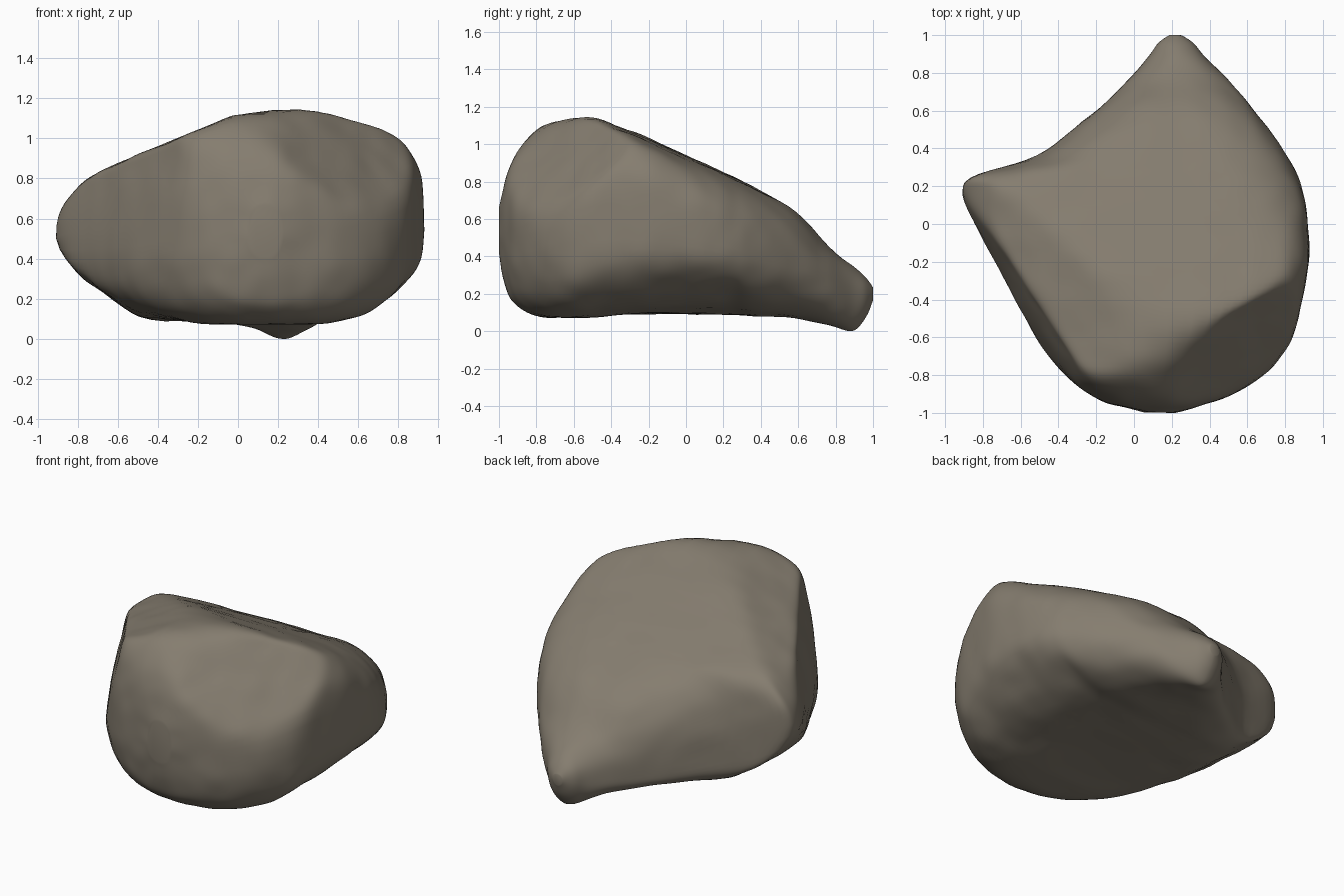
import bpy, bmesh, math
from mathutils import Vector, noise

if "Cube" in bpy.data.objects:
    bpy.data.objects.remove(bpy.data.objects["Cube"])

# Cross-sections from front to back:
# y, left x, right x, bottom z, top z, left-tip z, right-tip z
ROWS = [
    (-1.00, 0.06, 0.21, 0.42, 0.66, 0.53, 0.53),
    (-0.96, -0.10, 0.36, 0.22, 0.84, 0.53, 0.50),
    (-0.90, -0.24, 0.53, 0.14, 0.97, 0.55, 0.50),
    (-0.78, -0.39, 0.71, 0.08, 1.10, 0.56, 0.52),
    (-0.60, -0.53, 0.84, 0.07, 1.16, 0.56, 0.54),
    (-0.40, -0.63, 0.89, 0.085, 1.14, 0.55, 0.55),
    (-0.20, -0.74, 0.925, 0.09, 1.07, 0.54, 0.53),
    (0.00, -0.86, 0.92, 0.09, 0.96, 0.53, 0.49),
    (0.15, -0.94, 0.90, 0.09, 0.885, 0.50, 0.46),
    (0.25, -0.87, 0.865, 0.09, 0.835, 0.45, 0.43),
    (0.36, -0.51, 0.81, 0.085, 0.775, 0.30, 0.40),
    (0.58, -0.23, 0.655, 0.07, 0.645, 0.22, 0.35),
    (0.76, -0.03, 0.51, 0.035, 0.45, 0.18, 0.27),
    (0.89, 0.08, 0.37, 0.00, 0.35, 0.17, 0.21),
    (0.96, 0.13, 0.31, 0.08, 0.29, 0.19, 0.20),
    (1.00, 0.19, 0.25, 0.17, 0.23, 0.20, 0.20),
]
# Broad worn facets: a, b, c, d keeps a*x + b*y + c*z <= d
FACETS = [
    (0, 0.44, 1, 0.945),         # sloping top
    (0.10, 0.40, 1, 0.995),      # right side of the top
    (0, 0, 1, 1.155),            # front ridge
    (-0.42, 0, 1, 1.128),        # left side of the top
    (-1.1, 0, 1, 1.63),          # left corner
    (-2.5, 0, 1, 2.86),          # left tip, upper
    (-1.3, 0, -1, 0.725),        # left tip, lower
    (-3.48, -1.975, 1, 3.50),    # front left wall
    (0.845, -0.988, 1, 2.00),    # front right face
    (-0.73, 0, -1, 0.258),       # left undercut
    (0.9, 0, -1, 0.48),          # right undercut
]
RING, STEPS = 96, 6


def spline(a, b, c, d, t):
    """Catmull-Rom blend of four rows."""
    return [0.5 * (2 * q + (r - p) * t + (2 * p - 5 * q + 4 * r - s) * t * t
                   + (3 * q - p - 3 * r + s) * t ** 3)
            for p, q, r, s in zip(a, b, c, d)]


def ramp(y, *stops):
    """Piecewise linear value along y."""
    for (y0, v0), (y1, v1) in zip(stops, stops[1:]):
        if y <= y1:
            return v0 + (v1 - v0) * max(0, (y - y0) / (y1 - y0))
    return stops[-1][1]


def section(row):
    """Lopsided rounded outline with a different squareness per quadrant."""
    y, xl, xr, zb, zt, zl, zr = row
    xc = xl + (xr - xl) * 0.52
    top_right = ramp(y, (-1, 2.2), (-0.6, 3.6), (-0.2, 4.2), (0.3, 3.2), (0.9, 2.2))
    top_left = ramp(y, (-1, 2.4), (-0.75, 3.8), (0.2, 4.2), (0.5, 3.0), (0.9, 2.2))
    low_right = ramp(y, (-1, 2.2), (-0.6, 3.2), (0, 2.3), (0.9, 1.8))
    low_left = ramp(y, (-1, 2.4), (-0.6, 3.8), (0.5, 4.0), (0.9, 1.9))
    pts = []
    for i in range(RING):
        a = 2 * math.pi * i / RING
        c, s = math.cos(a), math.sin(a)
        if s >= 0:
            n = top_right if c > 0 else top_left
        else:
            n = low_right if c > 0 else low_left
        u = math.copysign(abs(c) ** (2 / n), c)
        v = math.copysign(abs(s) ** (2 / n), s)
        x = xc + u * ((xr - xc) if u > 0 else (xc - xl))
        zm = (zl + zr) / 2 + (zr - zl) / 2 * u
        z = zm + v * ((zt - zm) if v > 0 else (zm - zb))
        pts.append(Vector((x, y, z)))
    return pts


def chisel(p, soft=0.035):
    """Press a point back behind every facet, with a softened edge."""
    for a, b, c, d in FACETS:
        n = Vector((a, b, c))
        over = (n.dot(p) - d) / n.length
        n.normalize()
        if over > soft:
            p = p - n * over
        elif over > -soft:
            p = p - n * ((over + soft) ** 2 / (4 * soft))
    return p


# Loft the boulder through the sections
rows = []
last = len(ROWS) - 1
for i in range(last):
    for k in range(STEPS):
        rows.append(spline(ROWS[max(i - 1, 0)], ROWS[i], ROWS[i + 1],
                           ROWS[min(i + 2, last)], k / STEPS))
rows.append(ROWS[-1])

bm = bmesh.new()
rings = [[bm.verts.new(chisel(p)) for p in section(r)] for r in rows]
for a, b in zip(rings, rings[1:]):
    for j in range(RING):
        k = (j + 1) % RING
        bm.faces.new((a[j], a[k], b[k], b[j]))
bm.faces.new(rings[0])
bm.faces.new(rings[-1])
bmesh.ops.recalc_face_normals(bm, faces=bm.faces)
for _ in range(3):
    bmesh.ops.smooth_vert(bm, verts=bm.verts, factor=0.5,
                          use_axis_x=True, use_axis_y=True, use_axis_z=True)
bm.normal_update()

# Soft weathered dents
for v in bm.verts:
    n = noise.noise(v.co * 3.5) * 0.008 + noise.noise(v.co * 8) * 0.005
    v.co += v.normal * n
low = min(v.co.z for v in bm.verts)
for v in bm.verts:
    v.co.z -= low
for f in bm.faces:
    f.smooth = True

mesh = bpy.data.meshes.new("boulder")
bm.to_mesh(mesh)
bm.free()
stone = bpy.data.materials.new("grey_brown_stone")
stone.diffuse_color = (0.235, 0.205, 0.16, 1)
stone.use_nodes = True
stone.node_tree.nodes["Principled BSDF"].inputs["Base Color"].default_value = stone.diffuse_color
mesh.materials.append(stone)
rock = bpy.data.objects.new("boulder", mesh)
bpy.context.collection.objects.link(rock)
